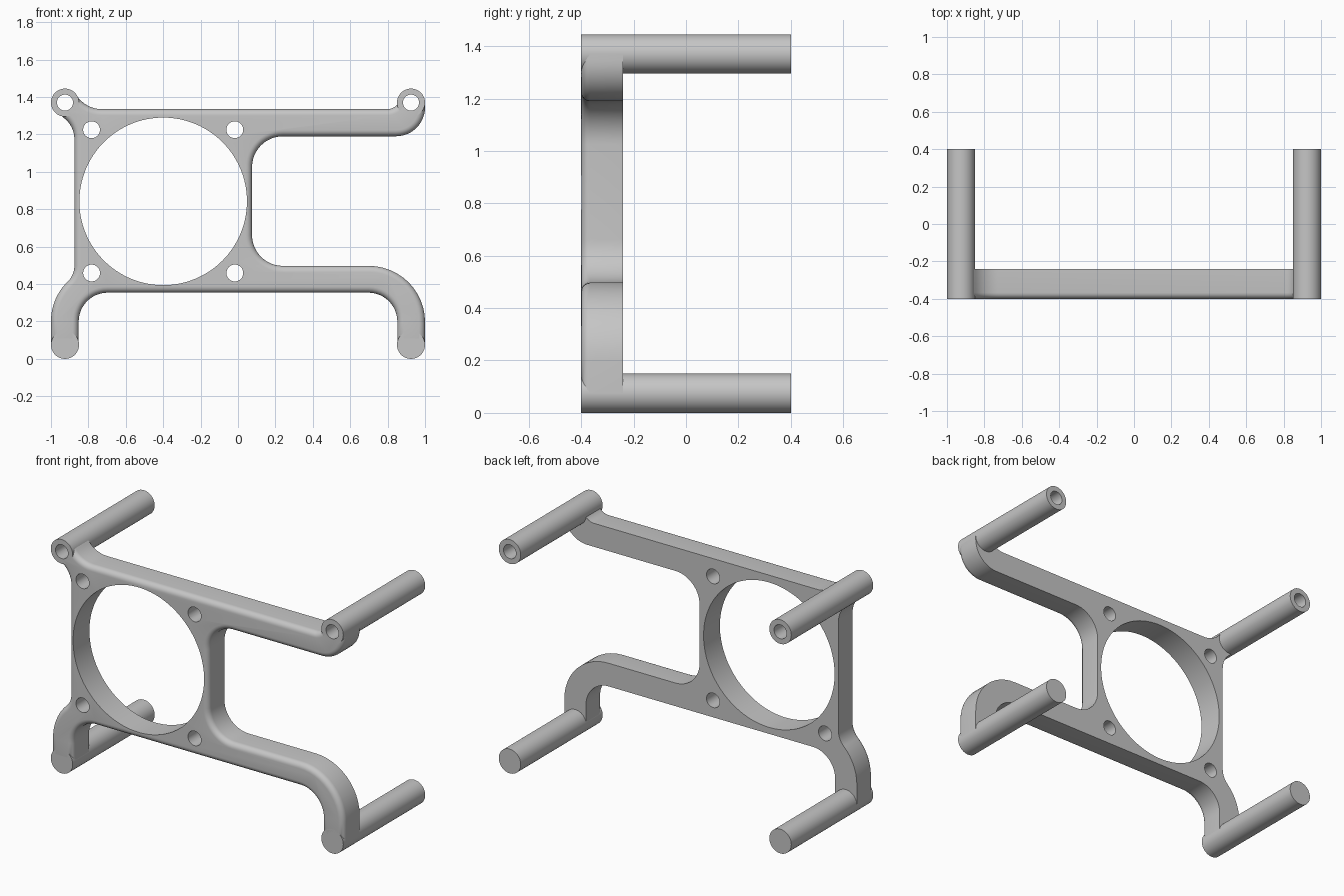
import bpy
import bmesh
import math
from mathutils import Vector, Matrix

cube = bpy.data.objects.get("Cube")
if cube:
    bpy.data.objects.remove(cube, do_unlink=True)

FRONT, PLATE_BACK, POST_BACK = -0.4, -0.24, 0.4
POST_R = 0.075
POST_X = 0.925
TOP_Z = 1.37
RIM = 0.033

grey = bpy.data.materials.new("plain grey")
grey.use_nodes = True
colour = (0.56, 0.56, 0.56, 1)
grey.diffuse_color = colour
grey.node_tree.nodes["Principled BSDF"].inputs["Base Color"].default_value = colour


def add_object(name, bm):
    bmesh.ops.recalc_face_normals(bm, faces=bm.faces)
    mesh = bpy.data.meshes.new(name)
    bm.to_mesh(mesh)
    bm.free()
    mesh.materials.append(grey)
    obj = bpy.data.objects.new(name, mesh)
    bpy.context.collection.objects.link(obj)
    return obj


def cylinder(name, x, z, radius, y0, y1, sides=48):
    bm = bmesh.new()
    place = Matrix.Translation((x, (y0 + y1) / 2, z)) @ Matrix.Rotation(math.pi / 2, 4, "X")
    bmesh.ops.create_cone(bm, cap_ends=True, segments=sides, radius1=radius,
                          radius2=radius, depth=y1 - y0, matrix=place)
    return add_object(name, bm)


def rounded(corners, steps=12):
    """Replace every (x, z, radius) corner by a tangent arc."""
    points = []
    for i, (x, z, r) in enumerate(corners):
        p = Vector((x, z))
        if r == 0:
            points.append(p)
            continue
        a = (Vector(corners[i - 1][:2]) - p).normalized()
        b = (Vector(corners[(i + 1) % len(corners)][:2]) - p).normalized()
        half = a.angle(b) / 2
        centre = p + (a + b).normalized() * (r / math.sin(half))
        start = p + a * (r / math.tan(half)) - centre
        end = p + b * (r / math.tan(half)) - centre
        sweep = math.atan2(start.x * end.y - start.y * end.x, start.dot(end))
        for k in range(steps + 1):
            t = sweep * k / steps
            c, s = math.cos(t), math.sin(t)
            points.append(centre + Vector((c * start.x - s * start.y, s * start.x + c * start.y)))
    return points


def inset(points, distance):
    """Move a clockwise outline inwards with mitred corners."""
    result = []
    for i, p in enumerate(points):
        a = (p - points[i - 1]).normalized()
        b = (points[(i + 1) % len(points)] - p).normalized()
        na, nb = Vector((a.y, -a.x)), Vector((b.y, -b.x))
        result.append(p + (na + nb) * (distance / (1 + na.dot(nb))))
    return result


def cut(obj, cutters):
    bpy.context.view_layer.objects.active = obj
    for cutter in cutters:
        mod = obj.modifiers.new("hole", "BOOLEAN")
        mod.operation = "DIFFERENCE"
        mod.solver = "EXACT"
        mod.object = cutter
        bpy.ops.object.modifier_apply(modifier=mod.name)


# Frame outline, starting at the right foot and running clockwise
outline = rounded([
    (-1.0, 0.075, 0), (-1.0, 0.326, 0.295), (-0.875, 0.448, 0.115),
    (-0.875, 1.24, 0.14), (-0.98, 1.33, 0), (-0.875, 1.42, 0), (-0.80, 1.335, 0.16),
    (0.835, 1.335, 0.07), (0.90, 1.43, 0), (1.0, TOP_Z, 0), (1.0, 1.19, 0.155),
    (0.075, 1.19, 0.165), (0.075, 0.497, 0.165),
    (1.0, 0.497, 0.3), (1.0, 0.075, 0), (0.852, 0.075, 0),
    (0.852, 0.354, 0.155), (-0.852, 0.354, 0.155), (-0.852, 0.075, 0),
])

# Frame plate: flat back, straight sides and a soft front rim
bm = bmesh.new()
levels = [(0, PLATE_BACK)]
for k in range(7):
    t = math.pi / 2 * k / 6
    levels.append((RIM * (1 - math.cos(t)), FRONT + RIM * (1 - math.sin(t))))
rings = [[bm.verts.new((p.x, y, p.y)) for p in inset(outline, d)] for d, y in levels]
for lower_ring, upper_ring in zip(rings, rings[1:]):
    for i in range(len(outline)):
        bm.faces.new((lower_ring[i - 1], lower_ring[i], upper_ring[i], upper_ring[i - 1]))
bm.faces.new(rings[0])
bm.faces.new(rings[-1])
frame = add_object("frame_plate", bm)

# Large round opening, four screw holes and the bores of the upper posts
opening = cylinder("opening_cutter", -0.4, 0.842, 0.448, -0.6, 0, 128)
screws = [cylinder("screw_cutter", -0.4 + sx * 0.383, 0.842 + sz * 0.383, 0.045, -0.6, 0, 32)
          for sx in (-1, 1) for sz in (-1, 1)]
bores = [cylinder("bore_cutter", s * POST_X, TOP_Z, 0.043, -0.6, 0.6, 32) for s in (-1, 1)]
cut(frame, [opening] + screws + bores)

# Four posts: hollow above, solid below
parts = [frame]
for s, side, bore in ((-1, "right", bores[0]), (1, "left", bores[1])):
    upper = cylinder("upper_post_" + side, s * POST_X, TOP_Z, POST_R, FRONT, POST_BACK)
    cut(upper, [bore])
    lower = cylinder("lower_post_" + side, s * POST_X, POST_R, POST_R, FRONT, POST_BACK)
    parts += [upper, lower]

for cutter in [opening] + screws + bores:
    bpy.data.objects.remove(cutter, do_unlink=True)

bpy.ops.object.select_all(action="DESELECT")
for part in parts:
    part.select_set(True)
bpy.context.view_layer.objects.active = frame
bpy.ops.object.shade_smooth_by_angle(angle=math.radians(35))
